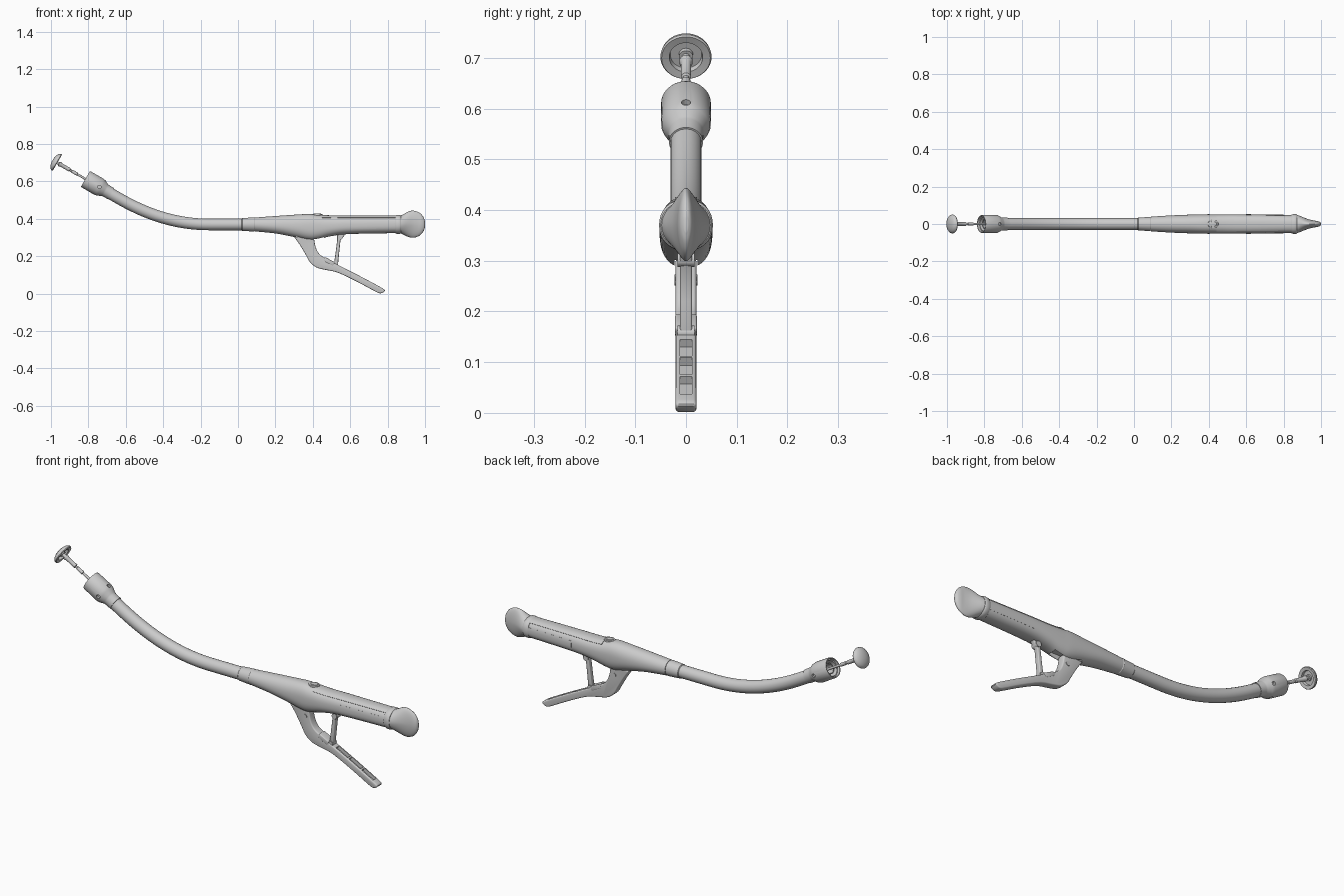
import bpy, bmesh
from math import sin, cos, pi, radians, atan2
from mathutils import Vector, Matrix

if "Cube" in bpy.data.objects:
    bpy.data.objects.remove(bpy.data.objects["Cube"])

TIP = Vector((-0.815, 0, 0.613))                       # open end of the head
AX = Vector((-cos(radians(30)), 0, sin(radians(30))))  # direction the tip points


def finish(name, bm, angle=35, bevel=0):
    bmesh.ops.recalc_face_normals(bm, faces=bm.faces)
    me = bpy.data.meshes.new(name)
    bm.to_mesh(me)
    bm.free()
    ob = bpy.data.objects.new(name, me)
    bpy.context.collection.objects.link(ob)
    activate(ob)
    if bevel:
        m = ob.modifiers.new("bevel", 'BEVEL')
        m.width, m.segments, m.limit_method = bevel, 3, 'ANGLE'
        m.angle_limit = radians(50)
        bpy.ops.object.modifier_apply(modifier=m.name)
    bpy.ops.object.shade_smooth_by_angle(angle=radians(angle))
    return ob


def activate(ob):
    bpy.ops.object.select_all(action='DESELECT')
    ob.select_set(True)
    bpy.context.view_layer.objects.active = ob


def skin(bm, rings, caps=True):
    vr = [[bm.verts.new(p) for p in r] for r in rings]
    for a, b in zip(vr, vr[1:]):
        for i in range(len(a)):
            j = (i + 1) % len(a)
            bm.faces.new((a[i], a[j], b[j], b[i]))
    if caps:
        bm.faces.new(vr[0])
        bm.faces.new(vr[-1])


def lathe(name, prof, origin=TIP, axis=AX, n=40):
    q = axis.to_track_quat('Z', 'Y')
    bm = bmesh.new()
    skin(bm, [[origin + q @ Vector((r * cos(2 * pi * i / n), r * sin(2 * pi * i / n), t))
               for i in range(n)] for t, r in prof])
    return finish(name, bm)


def box(name, c, size, tilt=0, bevel=0):
    bm = bmesh.new()
    bmesh.ops.create_cube(bm, size=1, matrix=Matrix.Translation(c) @ Matrix.Rotation(tilt, 4, 'Y')
                          @ Matrix.Diagonal((*size, 1)))
    return finish(name, bm, bevel=bevel)


def cut(ob, cutter):
    cutter.hide_render = True
    activate(ob)
    m = ob.modifiers.new("cut", 'BOOLEAN')
    m.operation, m.object, m.solver = 'DIFFERENCE', cutter, 'EXACT'
    bpy.ops.object.modifier_apply(modifier=m.name)
    bpy.data.objects.remove(cutter)
    bpy.ops.object.shade_smooth_by_angle(angle=radians(35))


def catmull(a, b, c, d, t):
    return tuple(0.5 * (2 * q + (r - p) * t + (2 * p - 5 * q + 4 * r - s) * t * t
                        + (3 * q - p - 3 * r + s) * t ** 3) for p, q, r, s in zip(a, b, c, d))


def section(s, a, grow=0):
    # s = x, top z, bottom z, widest z, half width, squareness
    x, top, bot, mid, w, n = s
    c, d = cos(a), sin(a)
    y = (w + grow) * abs(c) ** (2 / n) * (1 if c > 0 else -1)
    h = (top - mid if d > 0 else mid - bot) + grow
    return Vector((x, y, mid + h * abs(d) ** (2 / n) * (1 if d > 0 else -1)))


def spread(keys, k):
    out = []
    for i in range(len(keys) - 1):
        p = [keys[max(0, min(len(keys) - 1, i + o))] for o in (-1, 0, 1, 2)]
        out += [catmull(*p, j / k) for j in range(k)]
    return out + [keys[-1]]


def loft(name, keys, k=5, n=48):
    bm = bmesh.new()
    skin(bm, [[section(s, 2 * pi * i / n) for i in range(n)] for s in spread(keys, k)])
    return finish(name, bm)


def plate(name, pts, half_w, bevel):
    bm = bmesh.new()
    skin(bm, [[Vector((x, y, z)) for x, z in pts] for y in (-half_w, half_w)])
    return finish(name, bm, bevel=bevel)


# anvil cap with recessed underside
lathe("anvil_cap", [(.178, .004), (.178, .014), (.188, .014), (.188, .031), (.176, .033), (.174, .048),
                    (.178, .0505), (.186, .049), (.194, .041), (.2, .026), (.203, .01), (.203, .001)])
# anvil rod with thicker sleeve
lathe("anvil_rod", [(-.07, .006), (.05, .006), (.052, .0085), (.085, .0085), (.088, .006), (.095, .006),
                    (.098, .010), (.15, .010), (.155, .013), (.163, .013), (.165, .008), (.185, .008)], n=20)

# hollow stapling head with neck
head = lathe("stapling_head", [(-.06, .002), (-.06, .036), (-.012, .037), (-.012, .042), (0, .043), (.001, .047),
                               (-.004, .049), (-.085, .0495), (-.098, .046), (-.118, .036), (-.125, .0345),
                               (-.158, .0335), (-.158, .002)])
side = AX.cross(Vector((0, 1, 0)))
for k in range(4):
    d = (Vector((0, 1, 0)) * cos(k * pi / 2) + side * sin(k * pi / 2))
    cut(head, lathe("hole_cutter", [(.038, .009), (.07, .009)], TIP - AX * .085, d, 20))
lathe("inner_blade_ring", [(-.06, .022), (-.02, .022), (-.02, .026), (-.06, .026)])

# curved shaft tube
cu = bpy.data.curves.new("curved_shaft", 'CURVE')
cu.dimensions, cu.bevel_depth, cu.bevel_resolution, cu.resolution_u = '3D', .031, 8, 24
sp = cu.splines.new('BEZIER')
sp.bezier_points.add(3)
path = [((-.70, .5455), -.03, .03, .577), ((-.64, .511), -.03, .165, .577),
        ((-.15, .37), -.17, .05, 0), ((.06, .37), -.05, .05, 0)]
for p, ((x, z), l, r, m) in zip(sp.bezier_points, path):
    p.co = (x, 0, z)
    p.handle_left = (x + l, 0, z - l * m)
    p.handle_right = (x + r, 0, z - r * m)
shaft = bpy.data.objects.new("curved_shaft", cu)
bpy.context.collection.objects.link(shaft)
activate(shaft)
bpy.ops.object.convert(target='MESH')
bpy.ops.object.shade_smooth_by_angle(angle=radians(35))

# collar between shaft and handle
lathe("shaft_collar", [(.02, .031), (.023, .034), (.085, .038), (.088, .036), (.095, .036)],
      Vector((0, 0, .37)), Vector((1, 0, 0)))

# handle body
BODY = [(.09, .407, .333, .37, .039, 2), (.2, .415, .322, .365, .046, 2.1), (.3, .422, .303, .36, .050, 2.2),
        (.38, .426, .287, .358, .052, 2.4), (.43, .421, .291, .358, .052, 2.4), (.5, .416, .308, .36, .052, 2.4),
        (.6, .416, .319, .365, .051, 2.4), (.86, .416, .324, .369, .047, 2.3)]
body = loft("handle_body", BODY)
cut(body, box("lever_slot_cutter", (.385, 0, .29), (.15, .046, .05)))


def patch(name, x0, x1, a0, a1, grow=.0025):
    # raised panel following the body surface
    rows = []
    dense = spread(BODY, 30)
    for i in range(13):
        x = x0 + (x1 - x0) * i / 12
        s = min(dense, key=lambda q: abs(q[0] - x))
        arc = [a0 + (a1 - a0) * j / 10 for j in range(11)]
        rows.append([section(s, a, grow) for a in arc] + [section(s, a, -.004) for a in reversed(arc)])
    bm = bmesh.new()
    skin(bm, rows)
    finish(name, bm)


patch("top_strip", .44, .845, radians(48), radians(132))
patch("right_panel", .6, .845, radians(-22), radians(20), .0015)
patch("left_panel", .6, .845, radians(160), radians(202), .0015)

# top window button: oval ring and raised centre
for nm, rx, ry, z in (("window_rim", .028, .022, .426), ("window_button", .020, .014, .429)):
    bm = bmesh.new()
    skin(bm, [[Vector((.423 + rx * cos(i * pi / 16), ry * sin(i * pi / 16), h)) for i in range(32)]
              for h in (.40, z)])
    finish(nm, bm, bevel=.002)

# rear collar and pinched turning knob
loft("rear_collar", [(.842, .418, .323, .37, .049, 2.2), (.848, .421, .32, .37, .052, 2.2),
                     (.866, .421, .32, .37, .053, 2.2), (.872, .417, .324, .37, .05, 2.1)], 2)
loft("turning_knob", [(.865, .416, .324, .37, .050, 2), (.885, .425, .315, .37, .044, 1.8),
                      (.91, .439, .304, .371, .034, 1.7), (.935, .444, .299, .371, .025, 1.7),
                      (.96, .438, .305, .371, .019, 1.8), (.98, .425, .318, .371, .016, 1.9),
                      (.994, .405, .338, .371, .011, 2), (1.0, .385, .357, .371, .004, 2)], 4)

# firing lever, curved neck and long grip
low = [(.30, .303), (.33, .262), (.365, .203), (.385, .168), (.42, .14), (.465, .128), (.535, .112),
       (.64, .062), (.73, .014), (.757, .002)]
up = [(.775, .006), (.785, .018), (.76, .036), (.65, .095), (.52, .161), (.47, .188), (.435, .212),
      (.415, .25), (.405, .305)]
outline = [p[:2] for p in spread(low + up, 3)]
lever = plate("firing_lever", outline, .0205, .006)
tilt = atan2(.14, .27)
for i in range(3):
    t = (i - 1) * .08
    cut(lever, box("pocket_cutter", (.655 + t * cos(tilt), 0, .093 - t * sin(tilt)), (.072, .024, .036), tilt))
# grip rim where the neck meets the grip
box("grip_rim", (.487, 0, .172), (.06, .043, .022), tilt, .004)

# lever pivot pin
lathe("pivot_pin", [(-.023, .001), (-.023, .011), (.023, .011), (.023, .001)],
      Vector((.385, 0, .262)), Vector((0, 1, 0)), 20)

# safety link between lever and handle
plate("safety_link", [(.512, .15), (.534, .15), (.541, .22), (.548, .285), (.572, .315), (.53, .325),
                      (.53, .285), (.522, .22)], .012, .004)
for nm, c in (("link_lower_pin", (.522, 0, .158)), ("link_upper_pin", (.545, 0, .302))):
    lathe(nm, [(-.017, .001), (-.017, .014), (.017, .014), (.017, .001)], Vector(c), Vector((0, 1, 0)), 20)
